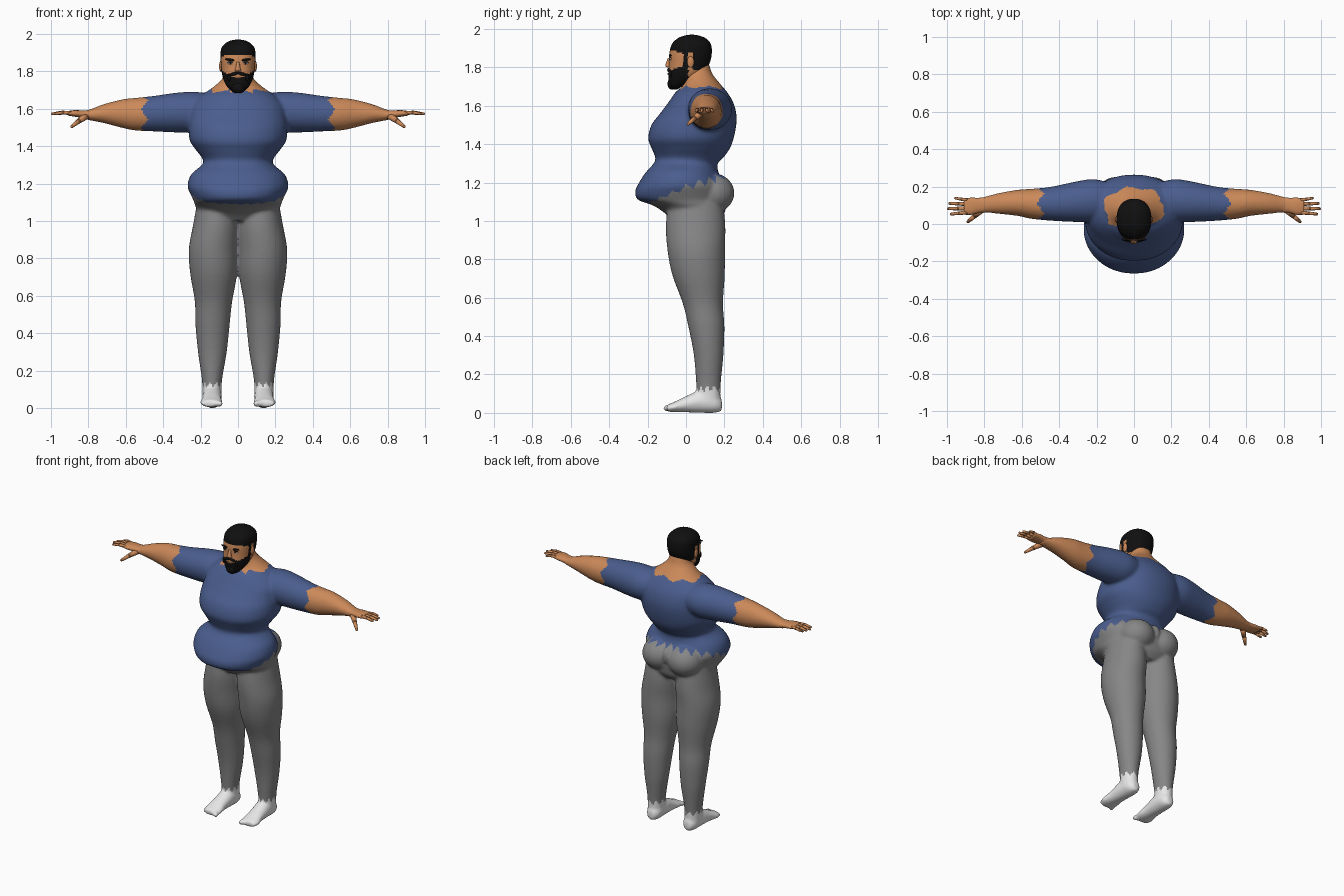
import bpy, bmesh, math
from mathutils import Matrix, Vector

cube = bpy.data.objects.get("Cube")
if cube:
    bpy.data.objects.remove(cube, do_unlink=True)


def material(name, rgb):
    m = bpy.data.materials.new(name)
    m.use_nodes = True
    m.diffuse_color = (*rgb, 1)
    m.node_tree.nodes["Principled BSDF"].inputs["Base Color"].default_value = (*rgb, 1)
    return m


SHIRT = material("shirt blue", (0.068, 0.11, 0.27))
SKIN = material("skin", (0.6, 0.25, 0.1))
GREY = material("trouser grey", (0.24, 0.24, 0.245))
WHITE = material("foot white", (0.8, 0.8, 0.8))
BLACK = material("hair black", (0.005, 0.005, 0.005))


def spline(rings, steps):
    """Catmull-Rom interpolation of ring tuples."""
    out = []
    for i in range(len(rings) - 1):
        a, b, c, d = (rings[max(0, min(len(rings) - 1, i + k))] for k in (-1, 0, 1, 2))
        for s in range(steps):
            t = s / steps
            out.append([q + t / 2 * (r - p + t * (2*p - 5*q + 4*r - w + t * (3*(q - r) + w - p)))
                        for p, q, r, w in zip(a, b, c, d)])
    return out + [list(rings[-1])]


def loft(bm, axis, rings, seg=32, steps=4, power=2.0, sign=1):
    """Skin rings (position, centre 1, centre 2, radius 1, radius 2) along an axis."""
    loops = []
    for t, c1, c2, r1, r2 in spline(rings, steps):
        loop = []
        for k in range(seg):
            a = 2 * math.pi * k / seg
            u, v = math.cos(a), math.sin(a)
            p = [c1 + r1 * math.copysign(abs(u) ** (2 / power), u),
                 c2 + r2 * math.copysign(abs(v) ** (2 / power), v)]
            p.insert(axis, t)
            loop.append(bm.verts.new((p[0] * sign, p[1], p[2])))
        loops.append(loop)
    for lo, hi in zip(loops, loops[1:]):
        for k in range(seg):
            n = (k + 1) % seg
            bm.faces.new((lo[k], lo[n], hi[n], hi[k]))
    bm.faces.new(loops[0])
    bm.faces.new(loops[-1])


def ball(bm, centre, size, turn=0):
    m = Matrix.Translation(centre) @ Matrix.Rotation(turn, 4, 'Y') @ Matrix.Diagonal((*size, 1))
    bmesh.ops.create_uvsphere(bm, u_segments=20, v_segments=12, radius=1, matrix=m)


def limb(bm, points, radii):
    """Rounded tapered chain of discs through points."""
    pts = [Vector(p) for p in points]
    for (a, ra), (b, rb) in zip(zip(pts, radii), zip(pts[1:], radii[1:])):
        d = b - a
        m = Matrix.Translation((a + b) / 2) @ d.to_track_quat('Z', 'Y').to_matrix().to_4x4()
        bmesh.ops.create_cone(bm, cap_ends=True, segments=12, radius1=ra, radius2=rb,
                              depth=d.length, matrix=m)
    for p, r in zip(pts, radii):
        ball(bm, p, (r, r, r))


def finish(bm, name, mats):
    bmesh.ops.recalc_face_normals(bm, faces=bm.faces)
    mesh = bpy.data.meshes.new(name)
    bm.to_mesh(mesh)
    bm.free()
    for m in mats:
        mesh.materials.append(m)
    ob = bpy.data.objects.new(name, mesh)
    bpy.context.collection.objects.link(ob)
    mesh.polygons.foreach_set("use_smooth", [True] * len(mesh.polygons))
    return ob


def fuse(ob, voxel, smooth):
    """Blend overlapping volumes into one skin."""
    bpy.context.view_layer.objects.active = ob
    r = ob.modifiers.new("fuse", 'REMESH')
    r.mode, r.voxel_size, r.use_smooth_shade = 'VOXEL', voxel, True
    s = ob.modifiers.new("soften", 'SMOOTH')
    s.factor, s.iterations = 0.5, smooth
    for m in ("fuse", "soften"):
        bpy.ops.object.modifier_apply(modifier=m)


def zigzag(t):
    return abs((t % 1) * 2 - 1) * 2 - 1


# Torso, as (height, front y, back y, half width)
torso = [(1.0, -.07, .17, .13), (1.04, -.11, .2, .2), (1.08, -.17, .21, .228),
         (1.11, -.25, .215, .238), (1.15, -.265, .215, .257), (1.19, -.25, .205, .27),
         (1.25, -.212, .17, .25), (1.30, -.168, .165, .192), (1.33, -.16, .195, .188),
         (1.38, -.18, .23, .225), (1.43, -.197, .248, .258), (1.50, -.18, .262, .264),
         (1.56, -.135, .262, .26), (1.62, -.09, .245, .25), (1.67, -.055, .215, .2),
         (1.70, -.02, .19, .155), (1.73, -.01, .165, .115), (1.77, -.01, .135, .078),
         (1.82, -.01, .12, .065)]
bm = bmesh.new()
loft(bm, 2, [(z, 0, (f + b) / 2, w, (b - f) / 2) for z, f, b, w in torso], 48, 4, 2.15)
ball(bm, (0, .19, 1.17), (.035, .045, .06))
for s in (1, -1):
    ball(bm, (s * .095, .135, 1.145), (.115, .118, .105))
    # Arms
    loft(bm, 0, [(.12, .12, 1.585, .1, .09), (.22, .125, 1.582, .115, .108),
                 (.32, .118, 1.58, .107, .107), (.45, .108, 1.574, .09, .095),
                 (.55, .108, 1.571, .08, .087), (.62, .113, 1.574, .07, .076),
                 (.72, .11, 1.574, .056, .05), (.80, .104, 1.567, .042, .027),
                 (.84, .1, 1.57, .038, .02)], sign=s)
    # Legs
    loft(bm, 2, [(1.12, .115, .05, .1, .14), (.98, .118, .05, .122, .155),
                 (.85, .132, .053, .131, .15), (.72, .13, .065, .126, .137),
                 (.57, .131, .088, .1, .105), (.45, .136, .106, .092, .094),
                 (.30, .137, .118, .077, .077), (.15, .139, .117, .054, .064),
                 (.05, .139, .12, .05, .06)], sign=s)
    # Feet
    loft(bm, 1, [(.187, .137, .04, .025, .03), (.15, .137, .052, .048, .052),
                 (.08, .138, .06, .052, .06), (.0, .14, .045, .052, .042),
                 (-.06, .142, .031, .06, .027), (-.1, .142, .024, .052, .018)], sign=s)
    for i in range(5):
        r = .018 - .002 * i
        ball(bm, (s * (.096 + .024 * i), -.1 + .009 * i, .024), (r * .85, r * 1.2, r))
body = finish(bm, "body_and_clothes", (SHIRT, SKIN, GREY, WHITE))
fuse(body, .0095, 5)

# Clothing edges with ragged hems
for p in body.data.polygons:
    x, y, z = p.center
    turn = math.atan2(y, x) / math.tau
    hem = max(1.08, 1.175 + (.3 if y > 0 else .42) * y) + .022 * zigzag(turn * 23) * min(1, max(.3, y * 4 + .8))
    cuff = .50 + .02 * zigzag(math.atan2(y - .11, z - 1.57) / math.tau * 5)
    neck = 1.695 + .01 * zigzag(turn * 9)
    if z < .125 + .018 * zigzag(math.atan2(y - .11, abs(x) - .14) / math.tau * 9):
        p.material_index = 3
    elif z < hem:
        p.material_index = 2
    elif abs(x) > cuff or (z > neck and abs(x) < .16):
        p.material_index = 1

# Hands
for s, side in ((1, "left"), (-1, "right")):
    bm = bmesh.new()
    loft(bm, 0, [(.78, .105, 1.567, .042, .026), (.83, .1, 1.571, .04, .02),
                 (.87, .095, 1.575, .046, .018), (.91, .093, 1.576, .043, .012)],
         20, 3, 2.3, s)
    for base, tip, reach, r in ((.127, .138, .955, .0085), (.106, .11, .985, .0095),
                                (.083, .082, .992, .01), (.062, .053, .978, .0095)):
        mid = (base + tip) / 2
        limb(bm, [(s * .89, base, 1.577), (s * (.89 + reach) / 2, mid, 1.58),
                  (s * reach, tip, 1.573)], (r * 1.1, r, r * .75))
    limb(bm, [(s * .81, .08, 1.562), (s * .85, .045, 1.535), (s * .888, .012, 1.505)],
         (.019, .014, .008))
    finish(bm, side + "_hand", (SKIN,))

# Head, as (height, front y, back y, half width)
skull = [(1.685, -.07, -.045, .016), (1.70, -.082, -.02, .042), (1.73, -.09, .035, .066),
         (1.77, -.092, .09, .082), (1.82, -.088, .122, .09), (1.87, -.087, .134, .093),
         (1.92, -.074, .13, .09), (1.95, -.045, .105, .068), (1.965, -.01, .07, .038),
         (1.97, .02, .04, .01)]
bm = bmesh.new()
loft(bm, 2, [(z, 0, (f + b) / 2, w, (b - f) / 2) for z, f, b, w in skull], 72, 6, 2.3)
head = finish(bm, "head", (SKIN, BLACK))
for p in head.data.polygons:
    x, y, z = p.center
    crown = z > 1.885 - .35 * max(0, abs(x) - .07) or (y > .035 and z > 1.785)
    sideburn = -.015 < y < .012 and z > 1.78
    cheek_line = 1.772 + max(0, abs(x) - .04) * .7
    beard = z < cheek_line and y < .012
    p.material_index = int(crown or sideburn or beard)

# Nose and ears
bm = bmesh.new()
loft(bm, 2, [(1.798, 0, -.088, .012, .006), (1.806, 0, -.093, .017, .014),
             (1.82, 0, -.092, .012, .014), (1.85, 0, -.087, .008, .006)], 16, 3)
for s in (1, -1):
    ball(bm, (s * .092, .024, 1.828), (.009, .018, .03))
finish(bm, "nose_and_ears", (SKIN,))

# Chin beard, moustache and brows
bm = bmesh.new()
ball(bm, (0, -.076, 1.715), (.035, .02, .03))
for s in (1, -1):
    ball(bm, (s * .022, -.089, 1.786), (.026, .009, .009), s * .25)
    ball(bm, (s * .048, -.083, 1.768), (.01, .009, .02))
    ball(bm, (s * .042, -.083, 1.862), (.027, .007, .006), s * -.12)
finish(bm, "beard_and_brows", (BLACK,))

# Lower lip
bm = bmesh.new()
ball(bm, (0, -.091, 1.766), (.018, .006, .005))
finish(bm, "lip", (SKIN,))

# Eyes
for s, side in ((1, "left"), (-1, "right")):
    bm = bmesh.new()
    ball(bm, (s * .04, -.081, 1.844), (.016, .006, .006))
    finish(bm, side + "_eye", (WHITE,))
    bm = bmesh.new()
    ball(bm, (s * .039, -.085, 1.844), (.006, .004, .006))
    ball(bm, (s * .04, -.082, 1.850), (.018, .006, .0025))
    finish(bm, side + "_pupil_and_lid", (BLACK,))
